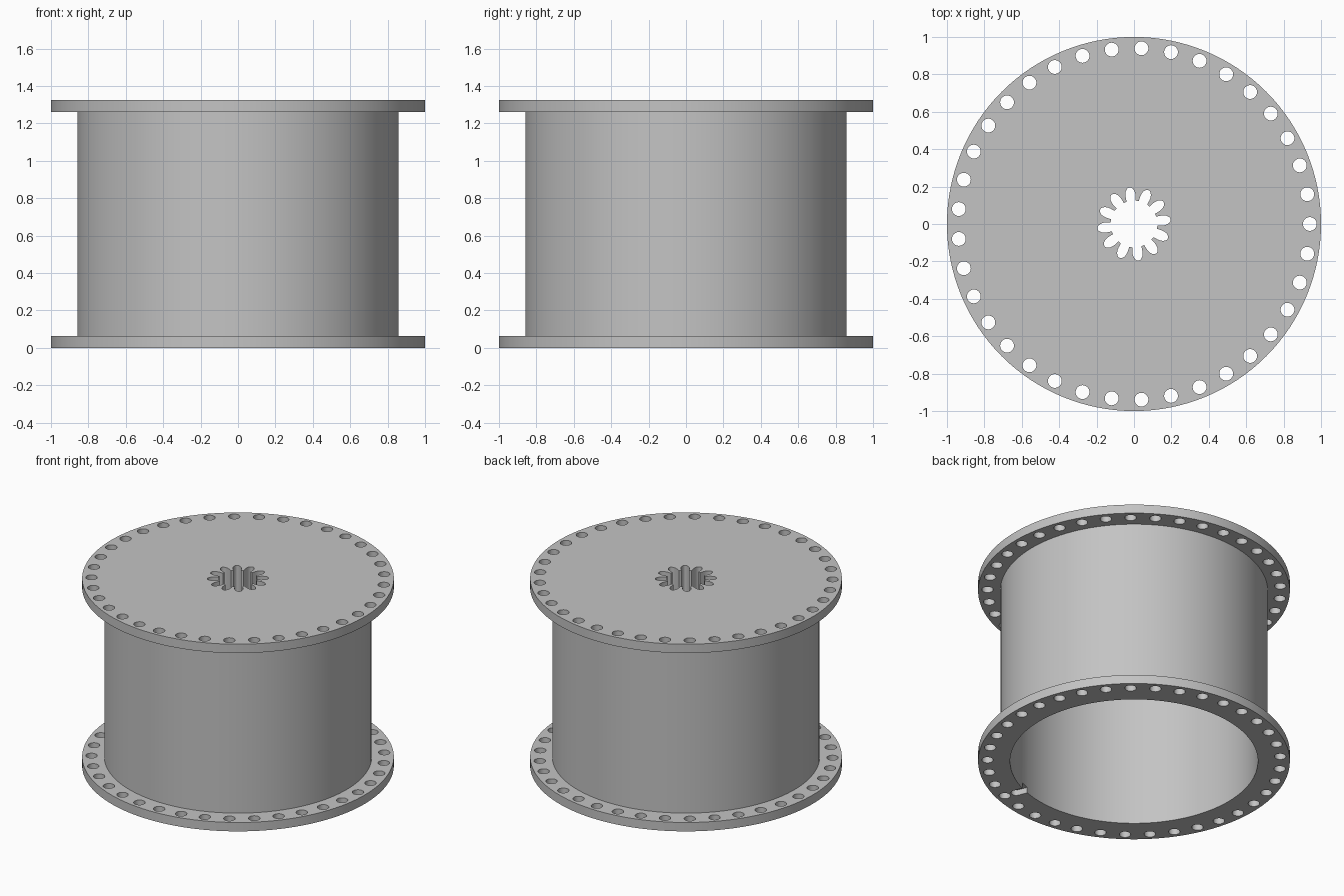
import bpy, bmesh
from math import sin, cos, pi, radians, sqrt

cube = bpy.data.objects.get("Cube")
if cube:
    bpy.data.objects.remove(cube, do_unlink=True)

HEIGHT = 1.325
FLANGE = 0.063
BORE_R, DRUM_R, FLANGE_R = 0.795, 0.858, 1.0
TOP_PLATE = 0.19
HOLES, HOLE_R, HOLE_RING = 37, 0.037, 0.94
SEGMENTS = 128

grey = bpy.data.materials.new("plain_grey")
grey.use_nodes = True
colour = (0.55, 0.55, 0.55, 1)
grey.diffuse_color = colour
grey.node_tree.nodes["Principled BSDF"].inputs["Base Color"].default_value = colour


def make_object(name, bm):
    bmesh.ops.recalc_face_normals(bm, faces=bm.faces)
    mesh = bpy.data.meshes.new(name)
    bm.to_mesh(mesh)
    bm.free()
    mesh.materials.append(grey)
    obj = bpy.data.objects.new(name, mesh)
    bpy.context.collection.objects.link(obj)
    return obj


def prism(bm, outline, z0, z1):
    """Extrude a flat outline from z0 up to z1."""
    face = bm.faces.new([bm.verts.new((x, y, z0)) for x, y in outline])
    result = bmesh.ops.extrude_face_region(bm, geom=[face])
    verts = [g for g in result["geom"] if isinstance(g, bmesh.types.BMVert)]
    bmesh.ops.translate(bm, verts=verts, vec=(0, 0, z1 - z0))


def circle(cx, cy, r, n):
    return [(cx + r * cos(2 * pi * i / n), cy + r * sin(2 * pi * i / n)) for i in range(n)]


def petal_outline(petals=12, core=0.125, mid=0.153, length=0.044, width=0.027, turn=7):
    """Round core joined by slim oval petals."""
    points, n = [], petals * 32
    for i in range(n):
        a = 2 * pi * i / n
        d = (a + pi / petals) % (2 * pi / petals) - pi / petals
        # far crossing of the ray with the petal oval
        p = (cos(d) / length) ** 2 + (sin(d) / width) ** 2
        q = mid * cos(d) / length ** 2
        disc = q * q - p * ((mid / length) ** 2 - 1)
        r = max(core, (q + sqrt(disc)) / p) if disc > 0 else core
        points.append((r * cos(a + radians(turn)), r * sin(a + radians(turn))))
    return points


def slot_outline(angle=-68.1, inner=0.7, outer=0.89, half=0.033):
    """Radial slot with a rounded outer end."""
    flat = [(inner, -half)]
    for i in range(13):
        t = -pi / 2 + pi * i / 12
        flat.append((outer - half + half * cos(t), half * sin(t)))
    flat.append((inner, half))
    c, s = cos(radians(angle)), sin(radians(angle))
    return [(x * c - y * s, x * s + y * c) for x, y in flat]


# Drum with two flanges, closed top and open bottom, as one turned profile
profile = [(0, HEIGHT), (FLANGE_R, HEIGHT), (FLANGE_R, HEIGHT - FLANGE),
           (DRUM_R, HEIGHT - FLANGE), (DRUM_R, FLANGE), (FLANGE_R, FLANGE),
           (FLANGE_R, 0), (BORE_R, 0), (BORE_R, HEIGHT - TOP_PLATE),
           (0, HEIGHT - TOP_PLATE)]
bm = bmesh.new()
verts = [bm.verts.new((r, 0, z)) for r, z in profile]
edges = [bm.edges.new(pair) for pair in zip(verts, verts[1:])]
bmesh.ops.spin(bm, geom=verts + edges, cent=(0, 0, 0), axis=(0, 0, 1),
               angle=2 * pi, steps=SEGMENTS, use_duplicate=False)
bmesh.ops.remove_doubles(bm, verts=bm.verts, dist=0.0005)
drum = make_object("flanged_drum", bm)

# Cutters: bolt holes, petal shaped centre hole, cable slot
bm = bmesh.new()
for i in range(HOLES):
    a = 2 * pi * i / HOLES
    prism(bm, circle(HOLE_RING * cos(a), HOLE_RING * sin(a), HOLE_R, 24), -0.1, HEIGHT + 0.1)
prism(bm, petal_outline(), HEIGHT - TOP_PLATE - 0.1, HEIGHT + 0.1)
prism(bm, slot_outline(), -0.1, 0.04)
cutter = make_object("hole_cutter", bm)
cutter.hide_render = True

bpy.ops.object.select_all(action="DESELECT")
bpy.context.view_layer.objects.active = drum
drum.select_set(True)
cut = drum.modifiers.new("holes", "BOOLEAN")
cut.operation = "DIFFERENCE"
cut.solver = "EXACT"
cut.object = cutter
bpy.ops.object.modifier_apply(modifier=cut.name)
bpy.data.objects.remove(cutter, do_unlink=True)
bpy.ops.object.shade_smooth_by_angle(angle=radians(30))
